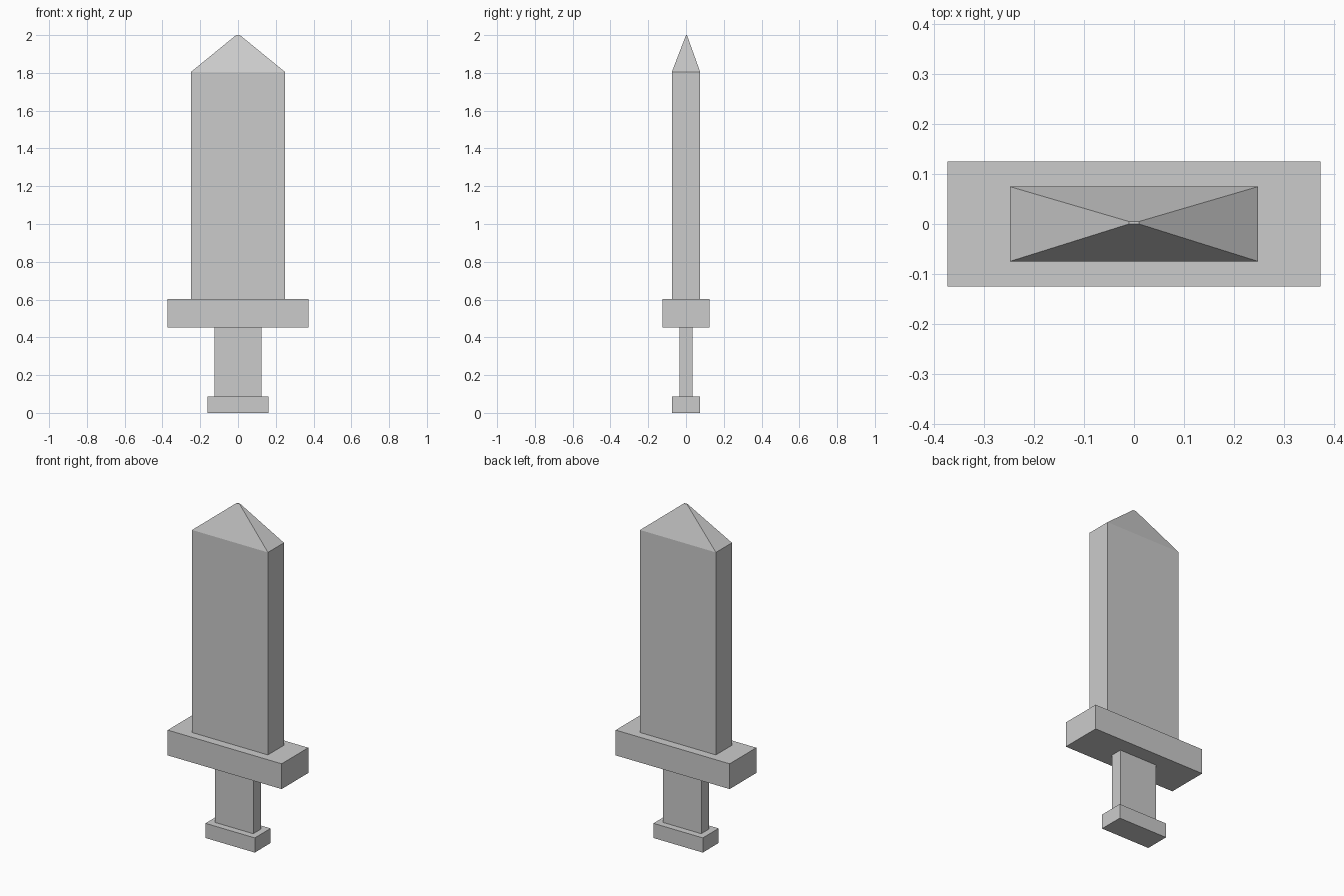
import bpy, bmesh

if "Cube" in bpy.data.objects:
    bpy.data.objects.remove(bpy.data.objects["Cube"])


def add_block(name, half_x, half_y, z0, z1):
    """Box centred on x = y = 0 spanning z0..z1."""
    bm = bmesh.new()
    bmesh.ops.create_cube(bm, size=2)
    for v in bm.verts:
        v.co.x *= half_x
        v.co.y *= half_y
        v.co.z = z1 if v.co.z > 0 else z0
    return bm, name


def finish(bm, name):
    bmesh.ops.recalc_face_normals(bm, faces=bm.faces)
    mesh = bpy.data.meshes.new(name)
    bm.to_mesh(mesh)
    bm.free()
    obj = bpy.data.objects.new(name, mesh)
    bpy.context.collection.objects.link(obj)


# Handle parts: pommel, grip, crossguard
for name, hx, hy, z0, z1 in (
    ("pommel", 0.162, 0.074, 0.0, 0.087),
    ("grip", 0.125, 0.035, 0.087, 0.453),
    ("crossguard", 0.374, 0.125, 0.453, 0.603),
):
    finish(*add_block(name, hx, hy, z0, z1))

# Blade: block whose top is extruded and tapered to a tiny flat tip
bm, name = add_block("blade", 0.249, 0.075, 0.603, 1.805)
top = max(bm.faces, key=lambda f: f.calc_center_median().z)
tip = bmesh.ops.extrude_discrete_faces(bm, faces=[top])["faces"][0]
for v in tip.verts:
    v.co.x *= 0.01 / 0.249
    v.co.y = 0.0025 + v.co.y * 0.0025 / 0.075
    v.co.z = 2.0
finish(bm, name)
